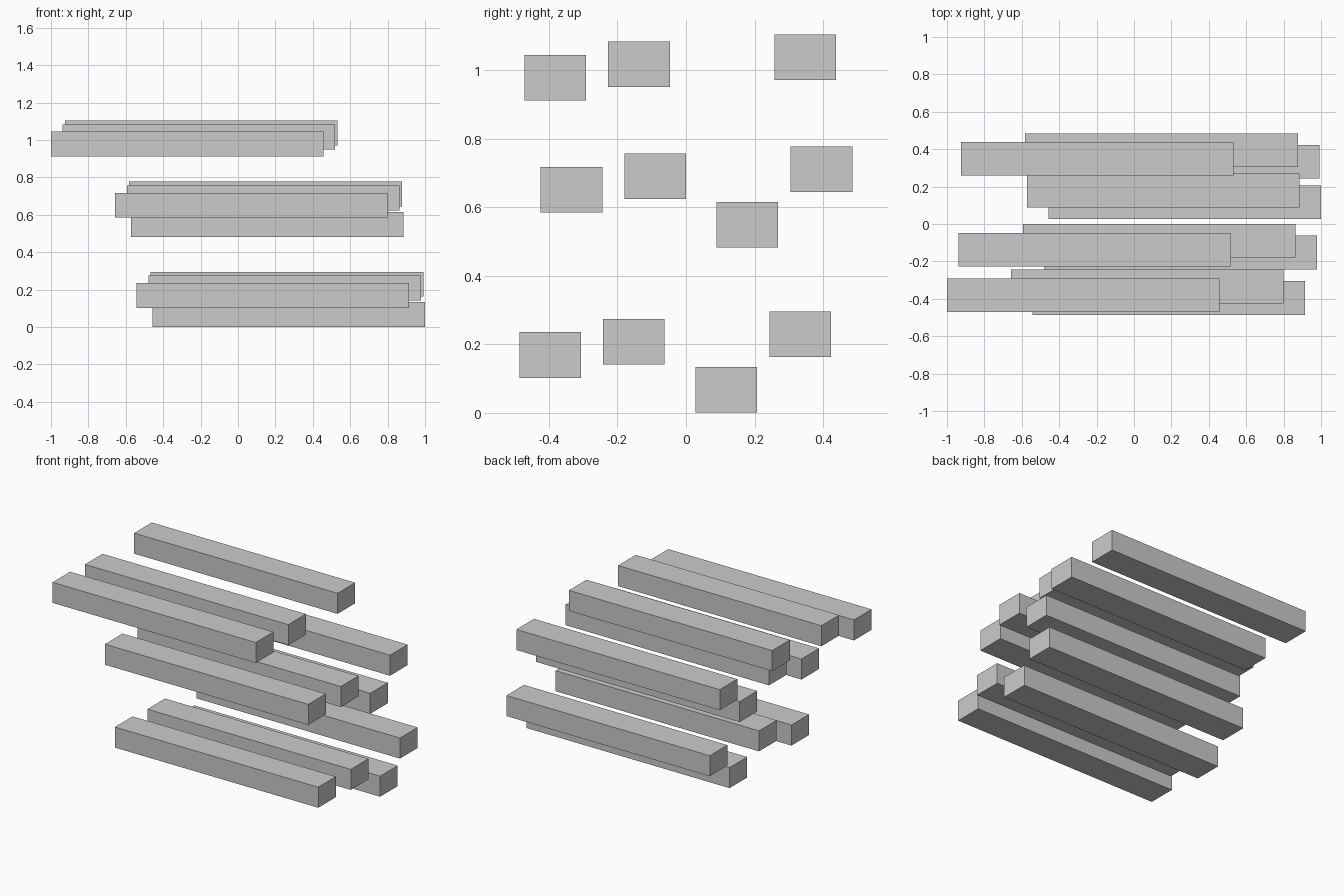
import bpy
from mathutils import Vector

if "Cube" in bpy.data.objects:
    bpy.data.objects.remove(bpy.data.objects["Cube"])

BEAM = (1.457, 0.18, 0.133)

# Beam centres in the lowest layer, front to back
SLOTS = {
    "front": Vector((0.187, -0.396, 0.169)),
    "centre_front": Vector((0.249, -0.152, 0.208)),
    "centre_back": Vector((0.271, 0.117, 0.067)),
    "back": Vector((0.262, 0.333, 0.229)),
}

# Each layer shifts the whole row; the top one has no centre_back beam
LAYERS = [
    ("bottom", Vector((0, 0, 0)), set()),
    ("middle", Vector((-0.115, 0.062, 0.482)), set()),
    ("top", Vector((-0.458, 0.015, 0.809)), {"centre_back"}),
]


def beam(name, centre):
    bpy.ops.mesh.primitive_cube_add(size=1, location=centre)
    ob = bpy.context.object
    ob.name = name
    ob.scale = BEAM
    bpy.ops.object.transform_apply(location=False, rotation=False, scale=True)


for layer, shift, missing in LAYERS:
    for slot, centre in SLOTS.items():
        if slot not in missing:
            beam(f"{layer}_beam_{slot}", centre + shift)
